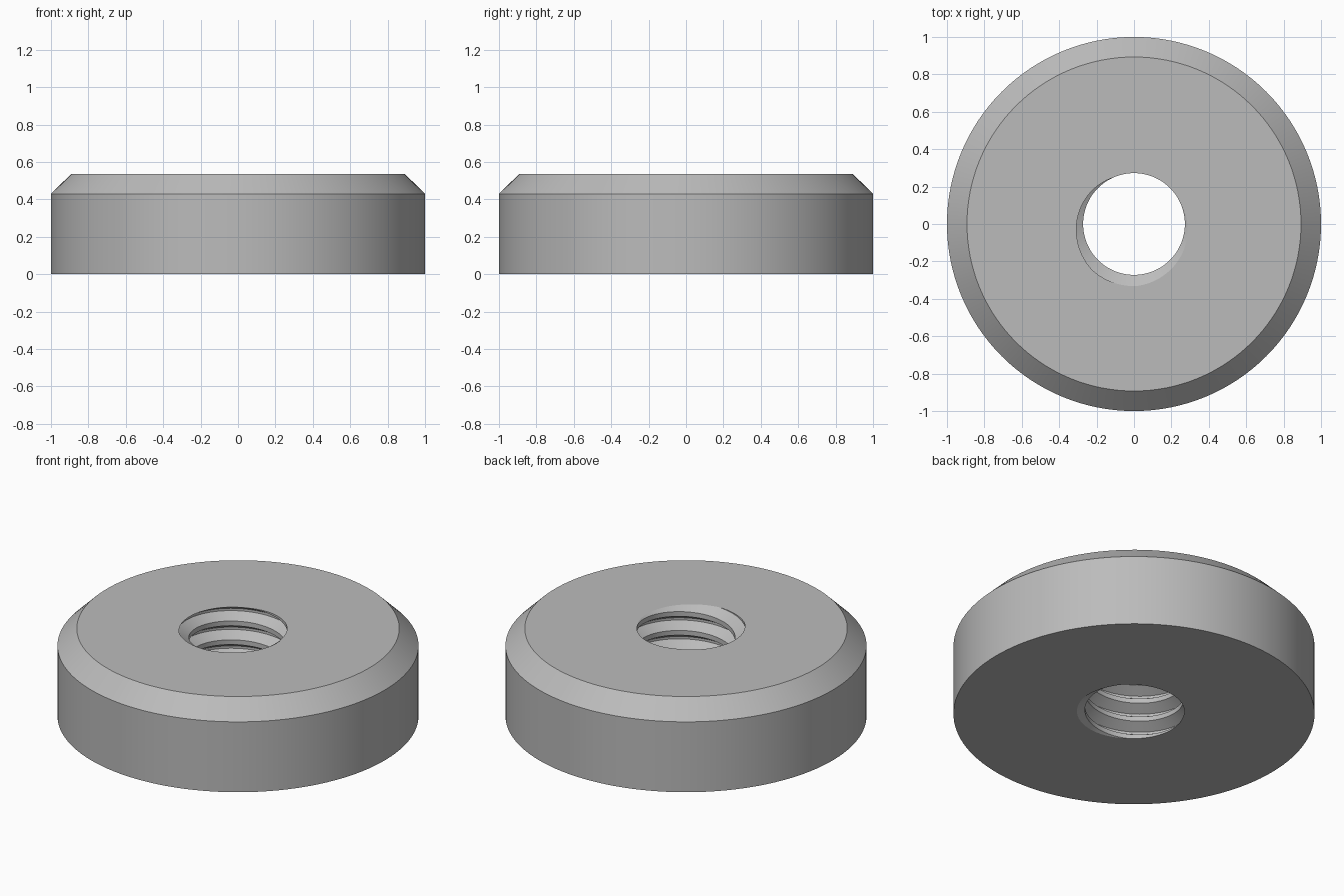
import bpy, bmesh
from math import sin, cos, tau, radians

cube = bpy.data.objects.get("Cube")
if cube:
    bpy.data.objects.remove(cube, do_unlink=True)

HEIGHT = 0.535
PITCH = 0.115
MINOR, MAJOR = 0.272, 0.332
SEGMENTS = 128
CREST_ANGLE = radians(70)      # where a thread crest meets the top face

grey = bpy.data.materials.new("plain grey")
grey.use_nodes = True
colour = (0.5, 0.5, 0.5, 1)
grey.diffuse_color = colour
grey.node_tree.nodes["Principled BSDF"].inputs["Base Color"].default_value = colour

bm = bmesh.new()


def point(radius, angle, z):
    return bm.verts.new((radius * cos(angle), radius * sin(angle), z))


# Threaded bore: crest flat, flank, root flat, flank, wound as a right-hand helix
profile = [(-1 / 8, MINOR), (1 / 8, MINOR), (7 / 16, MAJOR), (9 / 16, MAJOR)]
turns = 8
columns = []
for k in range(SEGMENTS):
    a = tau * k / SEGMENTS
    base = HEIGHT - (turns - 2) * PITCH + PITCH * (a - CREST_ANGLE) / tau
    columns.append([point(r, a, base + PITCH * (t + f))
                    for t in range(turns) for f, r in profile])

rows = turns * len(profile)
for k in range(SEGMENTS):
    here, after = columns[k], columns[(k + 1) % SEGMENTS]
    # The last column joins the first one a full turn further up
    shift = len(profile) if k == SEGMENTS - 1 else 0
    for j in range(rows - 1 - shift):
        bm.faces.new((here[j], here[j + 1],
                      after[j + 1 + shift], after[j + shift]))

# Trim the thread flush with the two end faces
rims = {}
for z, up in ((0, -1), (HEIGHT, 1)):
    geom = bm.verts[:] + bm.edges[:] + bm.faces[:]
    bmesh.ops.bisect_plane(bm, geom=geom, dist=1e-6, plane_co=(0, 0, z),
                           plane_no=(0, 0, up), clear_outer=True)
    rims[z] = [e for e in bm.edges if e.is_boundary
               and all(abs(v.co.z - z) < 1e-5 for v in e.verts)]

# Outer wall with a chamfered top edge
rings = [[point(r, tau * k / SEGMENTS, z) for k in range(SEGMENTS)]
         for r, z in ((1, 0), (1, 0.43), (0.893, HEIGHT))]
for low, high in zip(rings, rings[1:]):
    for k in range(SEGMENTS):
        n = (k + 1) % SEGMENTS
        bm.faces.new((low[k], low[n], high[n], high[k]))

# Flat end faces between the outer wall and the bore
for z, ring, up in ((0, rings[0], -1), (HEIGHT, rings[-1], 1)):
    outer = [bm.edges.get((ring[k - 1], ring[k])) for k in range(SEGMENTS)]
    bmesh.ops.triangle_fill(bm, edges=rims[z] + outer, use_beauty=True,
                            normal=(0, 0, up))

bmesh.ops.recalc_face_normals(bm, faces=bm.faces[:])
mesh = bpy.data.meshes.new("threaded_disc_nut")
bm.to_mesh(mesh)
bm.free()
mesh.materials.append(grey)
nut = bpy.data.objects.new("threaded_disc_nut", mesh)
bpy.context.collection.objects.link(nut)

# Smooth curved walls, crisp rims
bpy.ops.object.select_all(action="DESELECT")
nut.select_set(True)
bpy.context.view_layer.objects.active = nut
bpy.ops.object.shade_smooth_by_angle(angle=radians(25))
